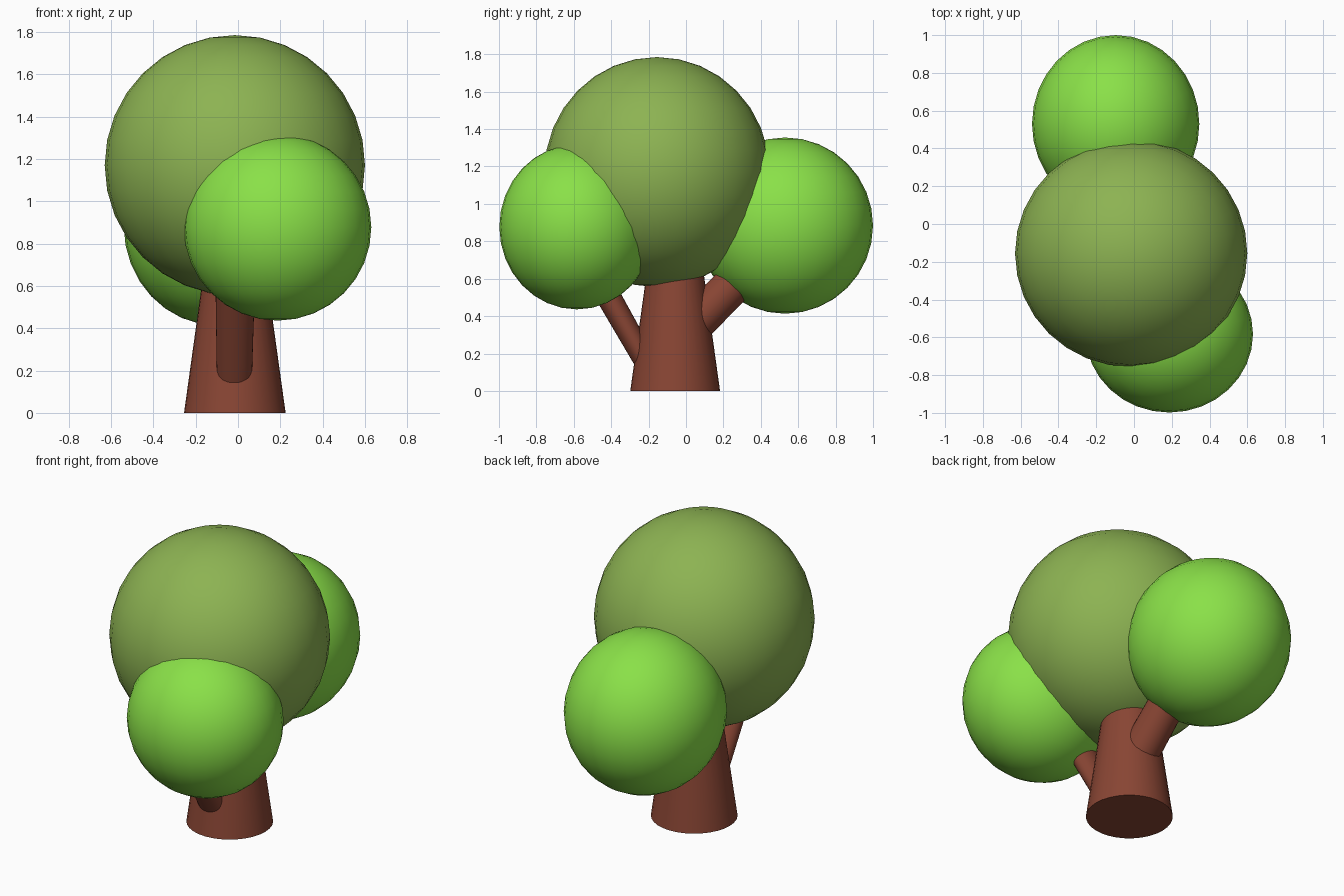
import bpy, math
from mathutils import Vector

if "Cube" in bpy.data.objects:
    bpy.data.objects.remove(bpy.data.objects["Cube"])


def material(name, rgb):
    m = bpy.data.materials.new(name)
    m.diffuse_color = (*rgb, 1.0)
    m.use_nodes = True
    m.node_tree.nodes["Principled BSDF"].inputs["Base Color"].default_value = m.diffuse_color
    return m


olive = material("olive green", (0.265, 0.45, 0.085))
lime = material("bright green", (0.255, 0.75, 0.065))
bark = material("brown bark", (0.25, 0.06, 0.034))


def finish(name, mat):
    ob = bpy.context.object
    ob.name = name
    ob.data.materials.append(mat)
    bpy.ops.object.shade_smooth_by_angle(angle=math.radians(40))
    return ob


def foliage(name, centre, radii, mat):
    bpy.ops.mesh.primitive_uv_sphere_add(segments=32, ring_count=16, radius=1, location=centre)
    bpy.context.object.scale = radii
    bpy.ops.object.transform_apply(location=False, rotation=False, scale=True)
    finish(name, mat)


def limb(name, start, end, r1, r2, mat, widen=1.0):
    # tapered round limb between two points, optionally wider along x
    a, b = Vector(start), Vector(end)
    d = b - a
    bpy.ops.mesh.primitive_cone_add(vertices=32, radius1=r1, radius2=r2, depth=d.length)
    ob = finish(name, mat)
    for v in ob.data.vertices:
        v.co.x *= widen
    tilt = math.atan2(d.y, d.z)
    ob.rotation_euler = (-tilt, math.asin(d.x / d.length), 0)
    ob.location = (a + b) / 2


# Crown
foliage("main_crown", (-0.015, -0.155, 1.17), (0.615, 0.602, 0.615), olive)
foliage("front_foliage", (0.187, -0.583, 0.877), (0.443, 0.415, 0.441), lime)
foliage("back_foliage", (-0.097, 0.53, 0.884), (0.443, 0.47, 0.471), lime)

# Trunk and branches
limb("trunk", (-0.015, -0.058, 0), (-0.015, -0.058, 0.72), 0.24, 0.14, bark)
limb("front_branch", (-0.018, -0.19, 0.11), (-0.012, -0.52, 0.69), 0.059, 0.069, bark, 1.38)
limb("back_branch", (0.0, 0.0, 0.317), (-0.03, 0.42, 0.737), 0.108, 0.1, bark)
